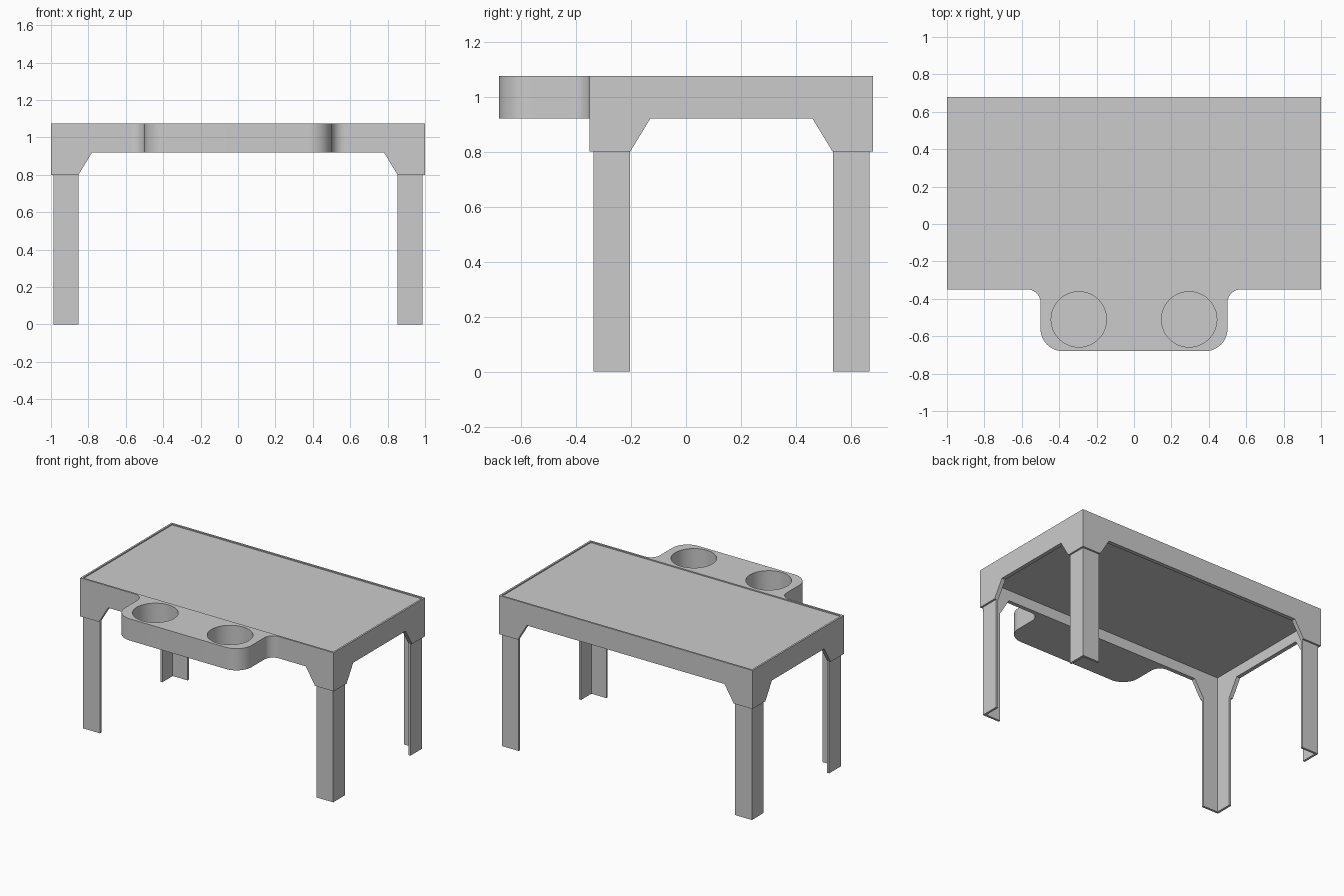
import bpy
import bmesh
from math import sin, cos, pi
from mathutils import Vector

if "Cube" in bpy.data.objects:
    bpy.data.objects.remove(bpy.data.objects["Cube"], do_unlink=True)

grey = bpy.data.materials.new("plain_grey")
grey.use_nodes = True
colour = (0.6, 0.6, 0.6, 1)
grey.diffuse_color = colour
grey.node_tree.nodes["Principled BSDF"].inputs["Base Color"].default_value = colour

# Main sizes
HALF_X, BACK, FRONT = 1.0, 0.68, -0.35
MID_Y, HALF_Y = (BACK + FRONT) / 2, (BACK - FRONT) / 2
TOP, APRON_BOTTOM, FOOT = 1.075, 0.92, 0.8
WALL, LEG_WIDTH, LEG_WALL = 0.013, 0.133, 0.016
PANEL_TOP, PANEL_BOTTOM = 1.067, 0.995


def loft(name, first, second):
    """Closed solid between two matching outlines."""
    bm = bmesh.new()
    a = [bm.verts.new(p) for p in first]
    b = [bm.verts.new(p) for p in second]
    bm.faces.new(a)
    bm.faces.new(b)
    for i in range(len(a)):
        j = (i + 1) % len(a)
        bm.faces.new((a[i], a[j], b[j], b[i]))
    bmesh.ops.recalc_face_normals(bm, faces=bm.faces)
    mesh = bpy.data.meshes.new(name)
    bm.to_mesh(mesh)
    bm.free()
    mesh.materials.append(grey)
    obj = bpy.data.objects.new(name, mesh)
    bpy.context.collection.objects.link(obj)
    return obj


def prism(name, outline, low, high):
    return loft(name, [(x, y, low) for x, y in outline], [(x, y, high) for x, y in outline])


def arc(cx, cy, r, start, end, steps=12):
    angles = [start + (end - start) * i / steps for i in range(steps + 1)]
    return [(cx + r * cos(a), cy + r * sin(a)) for a in angles]


def arched_wall(name, half, distance, along, outward, outer, inner, top):
    """Arched wall with mitred ends, between two insets from the table edge."""
    foot, shoulder = half - 0.147, half - 0.22
    right = [(half, top), (half, FOOT), (foot, FOOT), (shoulder, APRON_BOTTOM)]
    profile = right + [(-u, z) for u, z in reversed(right)]
    along, outward = Vector(along), Vector(outward)
    centre = Vector((0, MID_Y, 0))

    def place(u, z, inset):
        if abs(u) == half:
            u -= inset if u > 0 else -inset
        return centre + along * u + outward * (distance - inset) + Vector((0, 0, z))

    return loft(name, [place(u, z, outer) for u, z in profile], [place(u, z, inner) for u, z in profile])


# Apron frame with an inner lining that carries the panel
for side, half, distance, along, outward in (
        ("front", HALF_X, HALF_Y, (1, 0, 0), (0, -1, 0)),
        ("back", HALF_X, HALF_Y, (1, 0, 0), (0, 1, 0)),
        ("left", HALF_Y, HALF_X, (0, 1, 0), (1, 0, 0)),
        ("right", HALF_Y, HALF_X, (0, 1, 0), (-1, 0, 0))):
    arched_wall(f"{side}_apron", half, distance, along, outward, 0, WALL, TOP)
    arched_wall(f"{side}_lining", half, distance, along, outward, WALL, WALL + LEG_WALL, PANEL_BOTTOM)

# Recessed table panel
px, py = HALF_X - WALL, HALF_Y - WALL
prism("table_panel", [(sx * px, MID_Y + sy * py) for sx, sy in ((-1, -1), (1, -1), (1, 1), (-1, 1))],
      PANEL_BOTTOM, PANEL_TOP)

# Angle-section legs below the lining corners
w, t = LEG_WIDTH, LEG_WALL
section = [(0, 0), (w, 0), (w, t), (t, t), (t, w), (0, w)]
for side, sx in (("left", 1), ("right", -1)):
    for end, sy in (("front", -1), ("back", 1)):
        outline = [(sx * (px - u), MID_Y + sy * (py - v)) for u, v in section]
        prism(f"{end}_{side}_leg", outline, 0, FOOT)

# Cup shelf with rounded corners and flared joints
corner, flare, edge = 0.12, 0.07, 0.5
half_shelf = arc(edge + flare, FRONT - flare, flare, pi / 2, pi)
half_shelf += arc(edge - corner, -BACK + corner, corner, 0, -pi / 2)
outline = half_shelf + [(-x, y) for x, y in reversed(half_shelf)]
shelf = prism("cup_shelf", outline, APRON_BOTTOM, TOP)

# Blind cup holes
for sx in (-1, 1):
    cutter = prism("cup_cutter", arc(sx * 0.295, -0.51, 0.148, 0, 2 * pi, 48)[:-1], APRON_BOTTOM + 0.012, TOP + 0.1)
    cutter.hide_render = True
    cut = shelf.modifiers.new("cup_hole", "BOOLEAN")
    cut.operation, cut.solver, cut.object = "DIFFERENCE", "EXACT", cutter
    bpy.ops.object.select_all(action="DESELECT")
    shelf.select_set(True)
    bpy.context.view_layer.objects.active = shelf
    bpy.ops.object.modifier_apply(modifier=cut.name)
    bpy.data.objects.remove(cutter, do_unlink=True)
bpy.ops.object.shade_smooth_by_angle(angle=pi / 6)
